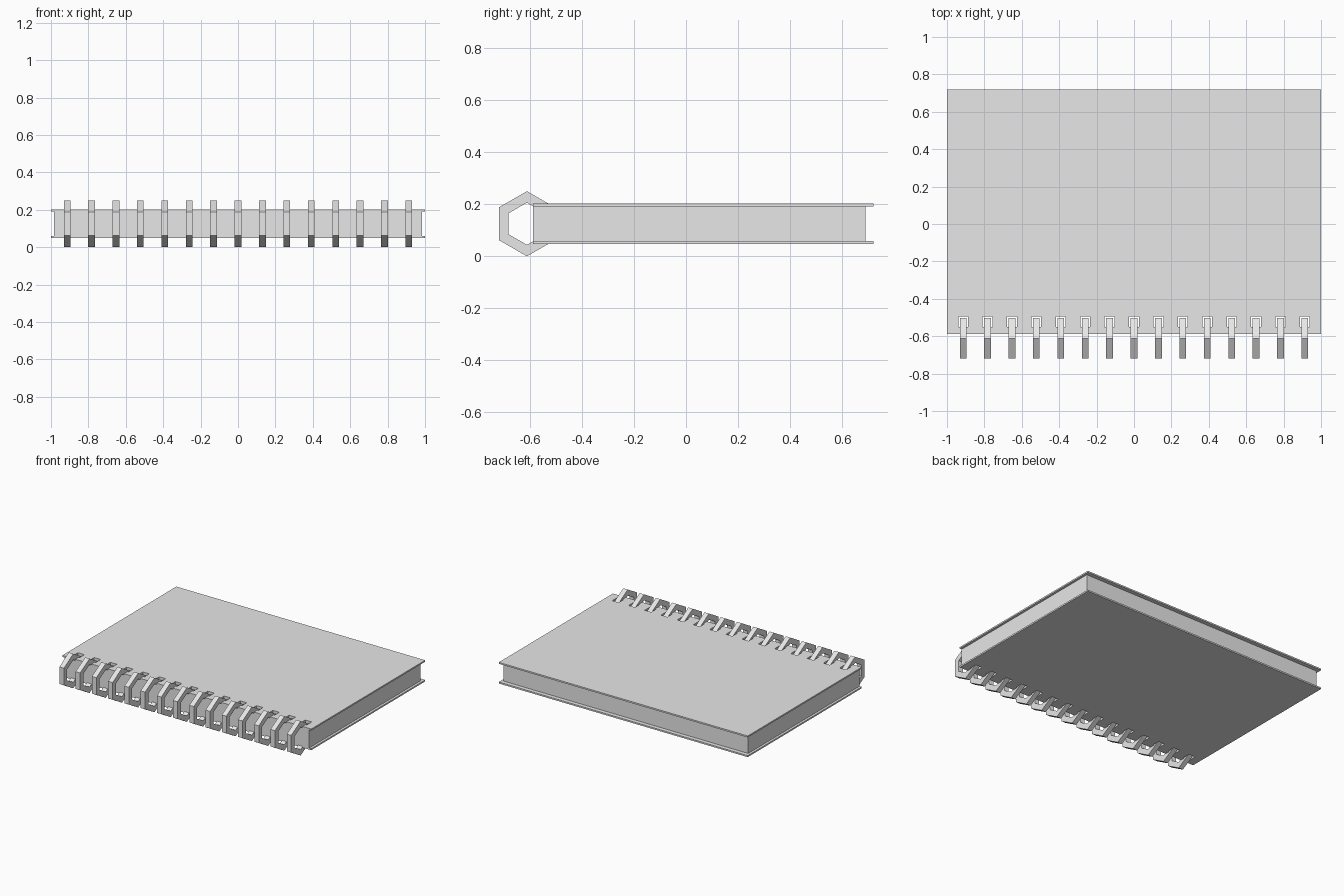
import bpy
import bmesh
import math
from mathutils import Matrix, Vector

default = bpy.data.objects.get("Cube")
if default:
    bpy.data.objects.remove(default, do_unlink=True)

RINGS = 15
PITCH = 0.1305
MID_Z = 0.125
SPINE_Y = -0.588
ring_xs = [(i - RINGS // 2) * PITCH for i in range(RINGS)]

# Plain grey for every part
grey = bpy.data.materials.new("plain_grey")
grey.use_nodes = True
grey.diffuse_color = (0.8, 0.8, 0.8, 1)
grey.node_tree.nodes["Principled BSDF"].inputs["Base Color"].default_value = grey.diffuse_color


def make_object(name, bm):
    bmesh.ops.recalc_face_normals(bm, faces=bm.faces)
    mesh = bpy.data.meshes.new(name)
    bm.to_mesh(mesh)
    bm.free()
    mesh.materials.append(grey)
    obj = bpy.data.objects.new(name, mesh)
    bpy.context.collection.objects.link(obj)
    return obj


def add_box(bm, low, high):
    low, high = Vector(low), Vector(high)
    matrix = Matrix.Translation((low + high) / 2) @ Matrix.Diagonal((*(high - low), 1))
    bmesh.ops.create_cube(bm, size=1, matrix=matrix)


# Cutter for the row of slots the rings pass through
bm = bmesh.new()
for x in ring_xs:
    add_box(bm, (x - 0.026, -0.552, -0.1), (x + 0.026, -0.495, 0.4))
cutter = make_object("slot_cutter", bm)
cutter.hide_render = True


def punched_slab(name, half_x, back_y, bottom, top):
    bm = bmesh.new()
    add_box(bm, (-half_x, SPINE_Y, bottom), (half_x, back_y, top))
    obj = make_object(name, bm)
    cut = obj.modifiers.new("slots", "BOOLEAN")
    cut.operation = "DIFFERENCE"
    cut.solver = "EXACT"
    cut.object = cutter
    # Keep the cut result as the final mesh
    graph = bpy.context.evaluated_depsgraph_get()
    mesh = bpy.data.meshes.new_from_object(obj.evaluated_get(graph))
    obj.modifiers.clear()
    obj.data = mesh


# Page block between two slightly larger covers
punched_slab("pages", 0.983, 0.69, 0.059, 0.191)
punched_slab("back_cover", 1.0, 0.72, 0.048, 0.059)
punched_slab("front_cover", 1.0, 0.72, 0.191, 0.202)
bpy.data.objects.remove(cutter, do_unlink=True)


# Six-sided binding rings along the spine
def hexagon_ring(name, x, outer=0.125, inner=0.081, half_width=0.018):
    bm = bmesh.new()
    loops = []
    for radius, side in ((outer, -1), (outer, 1), (inner, 1), (inner, -1)):
        angles = [math.radians(30 + 60 * i) for i in range(6)]
        loops.append([bm.verts.new((x + side * half_width,
                                    -0.611 + radius * math.cos(a),
                                    MID_Z + radius * math.sin(a))) for a in angles])
    for k, loop in enumerate(loops):
        following = loops[(k + 1) % 4]
        for i in range(6):
            j = (i + 1) % 6
            bm.faces.new((loop[i], loop[j], following[j], following[i]))
    make_object(name, bm)


for n, x in enumerate(ring_xs):
    hexagon_ring(f"binding_ring_{n + 1}", x)
